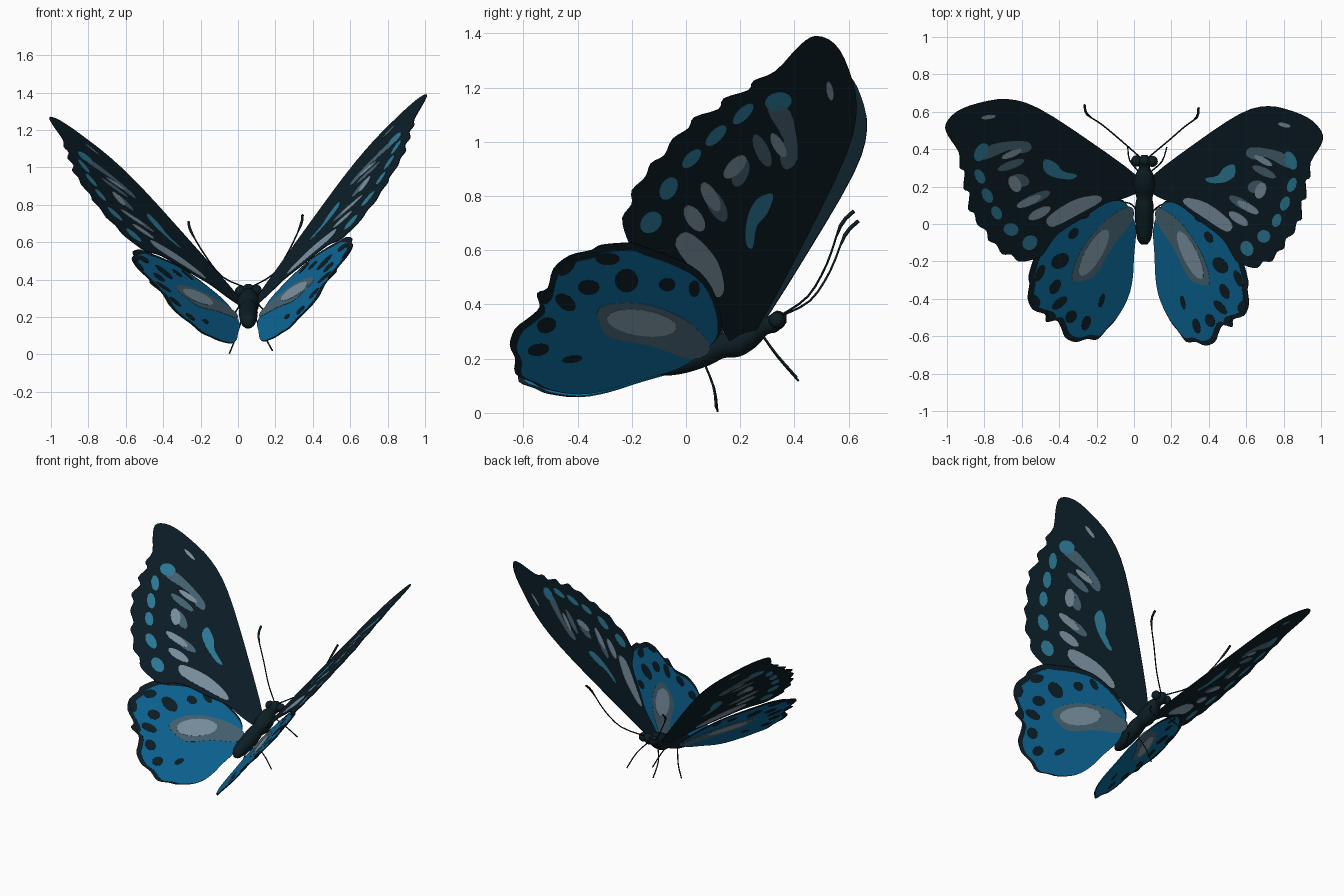
import bpy, bmesh
from math import sin, cos, pi, radians
from mathutils import Vector

cube = bpy.data.objects.get("Cube")
if cube:
    bpy.data.objects.remove(cube)


def material(name, colour):
    mat = bpy.data.materials.new(name)
    mat.use_nodes = True
    rgba = (*colour, 1)
    mat.diffuse_color = rgba
    mat.node_tree.nodes["Principled BSDF"].inputs["Base Color"].default_value = rgba
    return mat


DARK, BLUE, TEAL, PALE, GREY, BODY = range(6)
MATERIALS = [
    material("wing_black", (.004, .014, .022)),
    material("wing_blue", (.004, .145, .33)),
    material("spot_teal", (.03, .22, .35)),
    material("pale_grey", (.22, .32, .40)),
    material("slate_grey", (.07, .14, .19)),
    material("body_black", (.004, .013, .018)),
]

# The body leans slightly, so both halves mirror across a tilted plane
MIRROR = Vector((1, -.027, .06))
OFFSET = .067


def place(point, side):
    """Keep a point on the left, or reflect it to the right."""
    point = Vector(point)
    if side == "left":
        return point
    distance = (MIRROR.dot(point) - OFFSET) / MIRROR.length_squared
    return point - 2 * distance * MIRROR


def middle(y, z):
    """Point on the mirror plane."""
    return Vector((OFFSET - MIRROR.y * y - MIRROR.z * z, y, z))


def smooth(points, closed=True, steps=3):
    """Catmull-Rom curve through the points."""
    pts = [Vector(p) for p in points]
    count = len(pts)

    def at(i):
        return pts[i % count] if closed else pts[max(0, min(i, count - 1))]

    result = []
    for i in range(count if closed else count - 1):
        a, b, c, d = at(i - 1), at(i), at(i + 1), at(i + 2)
        for k in range(steps):
            t = k / steps
            result.append(b + (c - a) * (t / 2)
                          + (a * 2 - b * 5 + c * 4 - d) * (t * t / 2)
                          + (b * 3 - a - c * 3 + d) * (t ** 3 / 2))
    if not closed:
        result.append(pts[-1])
    return result


def oval(y, z, length, width, degrees=0):
    """Oval spot outline in the wing's side projection."""
    turn = radians(degrees)
    outline = []
    for i in range(16):
        a = 2 * pi * i / 16
        u, v = length * cos(a), width * sin(a)
        outline.append(Vector((y + u * cos(turn) - v * sin(turn),
                               z + u * sin(turn) + v * cos(turn))))
    return outline


def finish(bm, name, materials):
    bmesh.ops.recalc_face_normals(bm, faces=bm.faces)
    mesh = bpy.data.meshes.new(name)
    bm.to_mesh(mesh)
    bm.free()
    for mat in materials:
        mesh.materials.append(mat)
    obj = bpy.data.objects.new(name, mesh)
    bpy.context.collection.objects.link(obj)
    return obj


def make_wing(name, side, plane, plates):
    """Stack thin plates, visible on both faces, on z = a + b*x + c*y."""
    a, b, c = plane
    normal = Vector((b, c, -1)).normalized()
    bm = bmesh.new()
    for colour, layer, outline in plates:
        half = .002 + .0012 * layer
        flat = [Vector(((z - a - c * y) / b, y, z)) for y, z in outline]
        rings = [[bm.verts.new(place(p + normal * s, side)) for p in flat]
                 for s in (-half, half)]
        faces = [bm.faces.new(ring) for ring in rings]
        for i in range(len(flat)):
            faces.append(bm.faces.new((rings[0][i - 1], rings[0][i],
                                       rings[1][i], rings[1][i - 1])))
        for face in faces:
            face.material_index = colour
    finish(bm, side + "_" + name, MATERIALS)


# Forewing: outline with scalloped trailing edge, then markings
fore_outline = smooth([
    (.25, .29), (.43, .62), (.59, .95), (.63, 1.13), (.6, 1.27), (.55, 1.36), (.48, 1.39),
    (.42, 1.355), (.33, 1.26), (.25, 1.225), (.23, 1.19), (.14, 1.16), (.12, 1.12),
    (.03, 1.09), (.01, 1.05), (-.05, 1.01), (-.08, .95), (-.13, .92), (-.15, .87),
    (-.2, .82), (-.2, .77), (-.235, .72), (-.22, .65), (-.19, .61), (-.08, .58),
    (.02, .48), (.1, .4), (.13, .32), (.18, .25)])
fore_plates = [(DARK, 0, fore_outline)]
fore_plates += [(TEAL, 1, oval(*spot)) for spot in (
    (.34, 1.15, .05, .035, 10), (.21, 1.105, .05, .021, 45), (.11, 1.025, .05, .022, 45),
    (.02, .94, .045, .022, 45), (-.065, .83, .045, .03, 60), (-.13, .705, .045, .035, 45))]
fore_plates += [(PALE, 2, oval(*bar)) for bar in (
    (.53, 1.19, .035, .012, 100), (.18, .91, .055, .026, 45), (.34, .99, .05, .02, 120),
    (.09, .8, .06, .026, 120), (.03, .72, .055, .03, 125))]
fore_plates += [(GREY, 1, oval(*bar)) for bar in (
    (.28, .97, .065, .025, 115), (.2, .89, .055, .03, 70), (.11, .77, .07, .03, 120))]
fore_plates += [
    (TEAL, 1, smooth([(.32, .81), (.3, .74), (.26, .69), (.245, .61), (.22, .63),
                      (.225, .72), (.26, .79)])),
    (GREY, 1, smooth([(.3, 1.12), (.37, 1.13), (.4, 1.06), (.41, .94), (.37, .9),
                      (.345, .94), (.36, 1.01)])),
    (PALE, 1, smooth([(-.04, .62), (0, .67), (.07, .62), (.12, .55), (.14, .46),
                      (.11, .43), (.04, .51)])),
]

# Hindwing: dark rim, blue field, grey patch and dark spots
hind_outline = smooth([
    (.13, .31), (.11, .43), (.05, .52), (-.05, .575), (-.15, .61), (-.2, .627),
    (-.31, .62), (-.35, .6), (-.43, .58), (-.49, .53), (-.51, .46), (-.55, .44),
    (-.54, .39), (-.58, .35), (-.63, .31), (-.65, .25), (-.63, .2), (-.63, .145),
    (-.57, .115), (-.52, .09), (-.41, .07), (-.3, .085), (-.17, .125), (-.02, .17),
    (.08, .24)])
anchor = Vector((-.15, .08))
hind_plates = [
    (DARK, 0, hind_outline),
    (BLUE, 1, [anchor + (p - anchor) * .95 for p in hind_outline]),
    (GREY, 2, smooth([(-.32, .39), (-.22, .41), (-.1, .39), (.02, .33), (.09, .24),
                      (.02, .2), (-.13, .25), (-.28, .28), (-.32, .33)])),
    (PALE, 3, oval(-.165, .335, .13, .048, -8)),
]
hind_plates += [(DARK, 2, oval(*spot)) for spot in (
    (-.22, .49, .043, .043), (-.36, .465, .04, .027), (-.445, .41, .042, .026, -35),
    (-.515, .325, .036, .028, 20), (-.545, .235, .04, .022, 10), (-.42, .2, .038, .013, 8),
    (-.07, .475, .03, .024), (.03, .46, .02, .03), (-.29, .57, .045, .022),
    (-.44, .54, .04, .02, 45), (-.51, .43, .03, .015, 60))]


def make_limb(name, side, points, thickness, tip=1):
    """Thin tube through points, thicker or thinner at its tip."""
    path = smooth(points, closed=False)
    curve = bpy.data.curves.new(side + "_" + name, "CURVE")
    curve.dimensions = "3D"
    curve.bevel_depth = thickness
    curve.bevel_resolution = 1
    curve.use_fill_caps = True
    spline = curve.splines.new("POLY")
    spline.points.add(len(path) - 1)
    for i, (knot, p) in enumerate(zip(spline.points, path)):
        knot.co = (*place(p, side), 1)
        knot.radius = tip if i >= len(path) - 4 else 1
    curve.materials.append(MATERIALS[BODY])
    obj = bpy.data.objects.new(side + "_" + name, curve)
    bpy.context.collection.objects.link(obj)


# Paired parts
for side in ("left", "right"):
    make_wing("forewing", side, (.09, 1.1, .4), fore_plates)
    make_wing("hindwing", side, (.06, 1.096, .355), hind_plates)
    make_limb("antenna", side, [(.07, .35, .36), (.19, .45, .43), (.27, .52, .55),
                                (.335, .57, .69), (.345, .62, .745)], .004, 1.8)
    make_limb("front_leg", side, [(.09, .28, .29), (.15, .335, .215), (.175, .41, .13)], .004)
    make_limb("rear_leg", side, [(.09, .06, .2), (.14, .1, .1), (.185, .11, .018)], .004)
    bm = bmesh.new()
    bmesh.ops.create_uvsphere(bm, u_segments=16, v_segments=10, radius=.03)
    centre = place(middle(.335, .342) + Vector((.042, 0, 0)), side)
    bmesh.ops.translate(bm, verts=bm.verts, vec=centre)
    eye = finish(bm, side + "_eye", [MATERIALS[BODY]])
    eye.data.shade_smooth()

# Body: abdomen, thorax and head as one run of rings (y, z, radius)
bm = bmesh.new()
rings = []
for y, z, radius in smooth([
        (-.11, .165, .015), (-.08, .178, .037), (0, .2, .048), (.09, .232, .05),
        (.14, .25, .043), (.2, .272, .058), (.26, .3, .05), (.3, .322, .03),
        (.335, .338, .036), (.37, .348, .014)], closed=False):
    rings.append([bm.verts.new(middle(y, z) + radius * Vector((cos(a), 0, 1.1 * sin(a))))
                  for a in (2 * pi * i / 16 for i in range(16))])
for first, second in zip(rings, rings[1:]):
    for i in range(16):
        bm.faces.new((first[i - 1], first[i], second[i], second[i - 1]))
bm.faces.new(rings[0])
bm.faces.new(rings[-1])
body = finish(bm, "body", [MATERIALS[BODY]])
body.data.shade_smooth()
